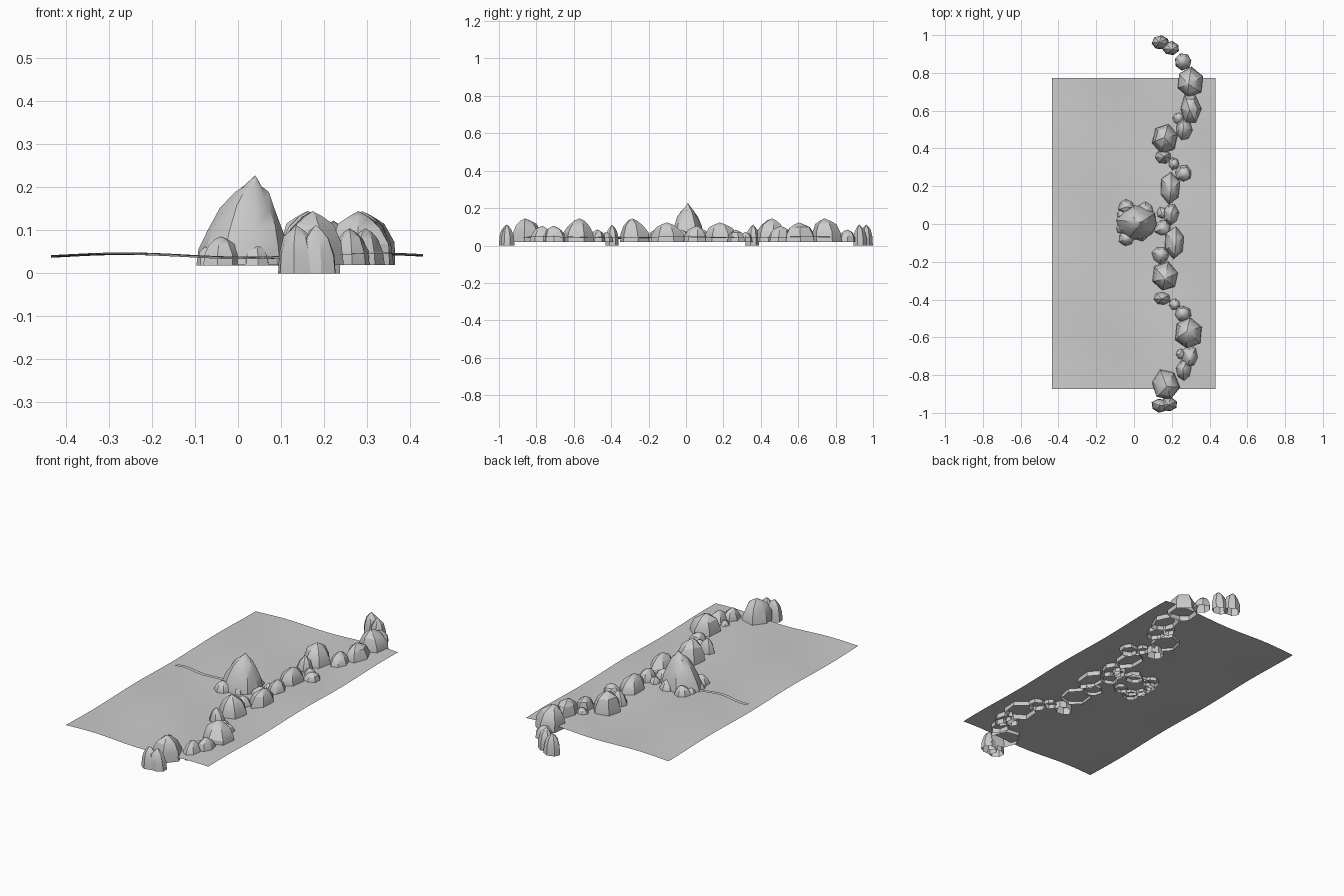
import bpy, bmesh, math, random

if "Cube" in bpy.data.objects:
    bpy.data.objects.remove(bpy.data.objects["Cube"])

random.seed(4)


def finish(bm, name, smooth):
    bmesh.ops.recalc_face_normals(bm, faces=bm.faces)
    me = bpy.data.meshes.new(name)
    bm.to_mesh(me)
    bm.free()
    ob = bpy.data.objects.new(name, me)
    bpy.context.collection.objects.link(ob)
    bpy.ops.object.select_all(action='DESELECT')
    ob.select_set(True)
    bpy.context.view_layer.objects.active = ob
    bpy.ops.object.shade_smooth_by_angle(angle=math.radians(smooth))
    return ob


def ground_z(x, y):
    return 0.041 + 0.005 * math.cos(11 * x + 2.9) + 0.003 * math.sin(9 * y + 5 * x)


def rock(name, x, y, rx, ry, z0, top, sides=7, lean=(0, 0), jitter=0.08,
         profile=((0, 1), (0.38, 0.94), (0.72, 0.68), (0.9, 0.32))):
    """Open-bottomed faceted boulder: irregular rings rising to a peak."""
    bm = bmesh.new()
    phase = random.uniform(0, 6.28)
    wob = [random.uniform(1 - jitter, 1 + jitter) for _ in range(sides)]
    rings = []
    for t, s in profile:
        ring = []
        for i in range(sides):
            a = phase + 2 * math.pi * i / sides
            r = s * wob[i] * random.uniform(1 - jitter / 2, 1 + jitter / 2)
            dz = random.uniform(-0.05, 0.05) if 0 < t < 0.88 else 0
            ring.append(bm.verts.new((x + rx * r * math.cos(a) + lean[0] * t * t,
                                      y + ry * r * math.sin(a) + lean[1] * t * t,
                                      z0 + (top - z0) * (t + dz))))
        rings.append(ring)
    peak = bm.verts.new((x + lean[0], y + lean[1], top))
    for lo, hi in zip(rings, rings[1:]):
        for i in range(sides):
            j = (i + 1) % sides
            bm.faces.new((lo[i], lo[j], hi[j], hi[i]))
    for i in range(sides):
        bm.faces.new((rings[-1][i], rings[-1][(i + 1) % sides], peak))
    return finish(bm, name, 28)


def ribbon(name, x0, x1, y0, y1, width, lift, wave):
    """Flat winding strip laid just above the ground."""
    bm = bmesh.new()
    rows = []
    for i in range(9):
        t = i / 8
        x, y = x0 + (x1 - x0) * t, y0 + (y1 - y0) * t + wave * math.sin(9 * t)
        rows.append([bm.verts.new((x, y + s * width / 2, ground_z(x, y) + lift)) for s in (-1, 1)])
    for a, b in zip(rows, rows[1:]):
        bm.faces.new((a[0], b[0], b[1], a[1]))
    return finish(bm, name, 60)


# rolling ground sheet
bm = bmesh.new()
bmesh.ops.create_grid(bm, x_segments=20, y_segments=36, size=0.5)
for v in bm.verts:
    x, y = v.co.x * 0.865 - 0.002, v.co.y * 1.645 - 0.05
    v.co = (x, y, ground_z(x, y))
finish(bm, "ground_sheet", 60)

# boulder kinds: half width, half depth, bottom, top, sides
KINDS = {
    "big": (0.075, 0.083, 0.02, 0.145, 6),
    "long": (0.058, 0.09, 0.02, 0.123, 6),
    "mid": (0.044, 0.06, 0.02, 0.105, 7),
    "low": (0.048, 0.046, 0.02, 0.085, 7),
    "chip": (0.033, 0.035, 0.02, 0.072, 7),
    "sunk": (0.047, 0.038, 0.0, 0.112, 7),
}
# where each kind sits along the winding chain
CHAIN = {
    "big": [(0.295, 0.75), (0.165, 0.45), (0.165, -0.28), (0.29, -0.58), (0.165, -0.85)],
    "long": [(0.30, 0.61), (0.19, 0.19), (0.215, -0.10)],
    "mid": [(0.265, 0.50), (0.195, 0.05), (0.295, -0.70), (0.265, -0.775)],
    "low": [(0.26, 0.86), (0.26, 0.27), (0.26, -0.475), (0.15, -0.02), (0.14, -0.165)],
    "chip": [(0.235, 0.56), (0.21, 0.32), (0.15, 0.06), (0.215, -0.425), (0.25, -0.69)],
    "sunk": [(0.14, 0.96), (0.195, 0.93), (0.155, 0.355), (0.15, -0.395),
             (0.14, -0.96), (0.185, -0.955)],
}
for kind, spots in CHAIN.items():
    rx, ry, z0, top, sides = KINDS[kind]
    for i, (x, y) in enumerate(spots):
        rock(f"{kind}_boulder_{i + 1}", x, y, rx, ry, z0, top, sides,
             lean=(random.uniform(-0.15, 0.15) * rx, random.uniform(-0.15, 0.15) * ry))

# tall pointed crag
rock("tall_crag", 0.015, 0.01, 0.11, 0.095, 0.02, 0.228, 10, (0.025, 0), 0.06,
     ((0, 1), (0.2, 0.94), (0.4, 0.8), (0.62, 0.57), (0.78, 0.38), (0.88, 0.19), (0.95, 0.08)))

# small stones round the crag foot
for i, (x, y, r) in enumerate([(-0.04, 0.09, 0.045), (-0.065, 0.05, 0.028), (-0.07, -0.025, 0.028),
                               (-0.04, -0.075, 0.045), (0.06, 0.07, 0.045), (0.04, -0.06, 0.035)]):
    rock(f"foot_stone_{i + 1}", x, y, r, r, 0.018, 0.03 + 1.25 * r)

# narrow stream strips
ribbon("stream", -0.02, -0.385, 0.0, 0.01, 0.022, 0.006, 0.01)
ribbon("side_stream", -0.15, -0.28, -0.685, -0.755, 0.01, 0.002, 0.0)
